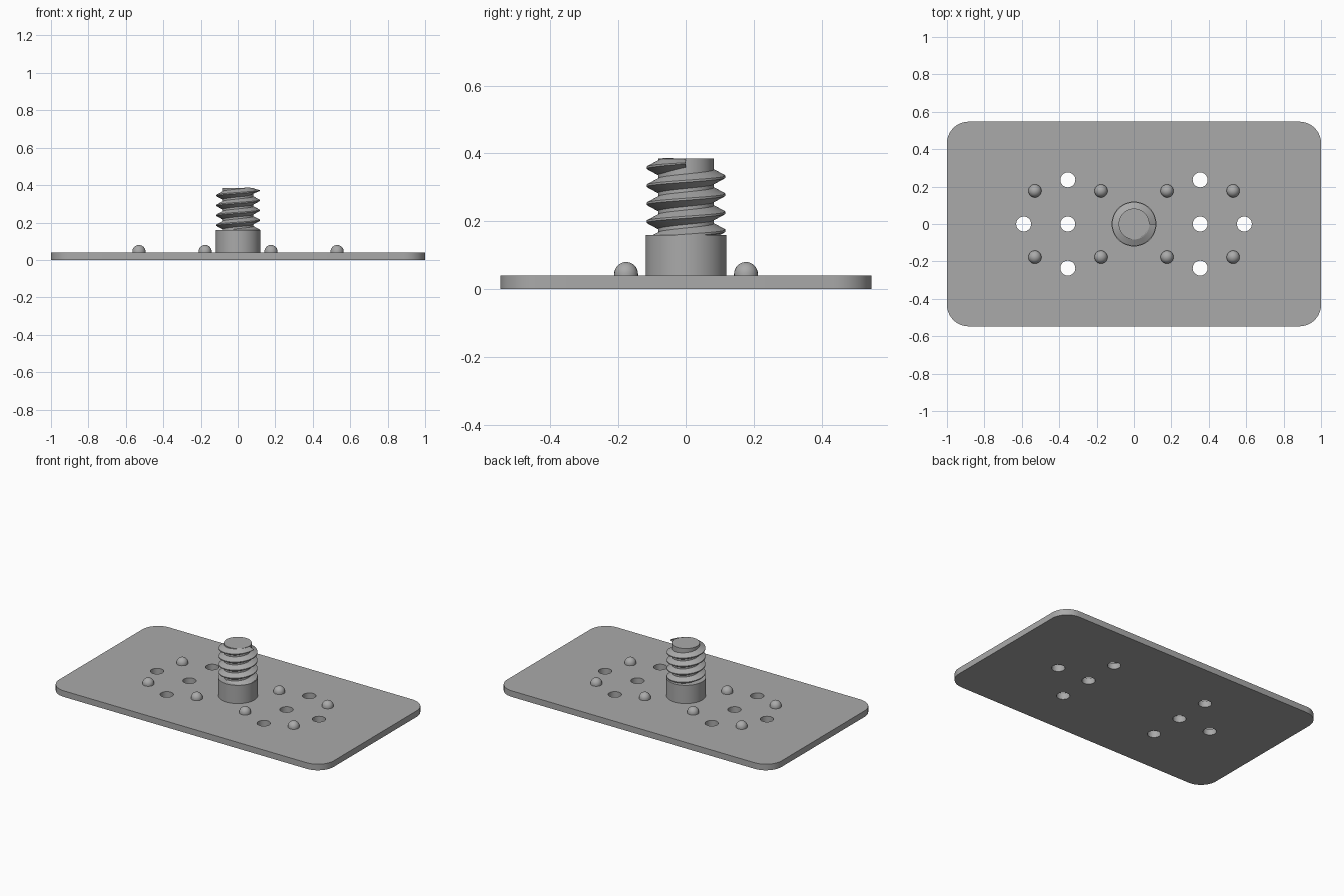
import bpy, bmesh, math

cube = bpy.data.objects.get("Cube")
if cube:
    bpy.data.objects.remove(cube, do_unlink=True)

grey = bpy.data.materials.new("plain grey")
grey.use_nodes = True
grey.diffuse_color = (0.4, 0.4, 0.4, 1)
grey.node_tree.nodes["Principled BSDF"].inputs["Base Color"].default_value = (0.4, 0.4, 0.4, 1)

PLATE_TOP = 0.04


def make_object(name, bm):
    bmesh.ops.recalc_face_normals(bm, faces=bm.faces)
    mesh = bpy.data.meshes.new(name)
    bm.to_mesh(mesh)
    bm.free()
    obj = bpy.data.objects.new(name, mesh)
    bpy.context.collection.objects.link(obj)
    mesh.materials.append(grey)
    return obj


def smooth(obj, angle=30):
    bpy.ops.object.select_all(action="DESELECT")
    obj.select_set(True)
    bpy.context.view_layer.objects.active = obj
    bpy.ops.object.shade_smooth_by_angle(angle=math.radians(angle))


def lathe(name, profile, sides, location=(0, 0, 0)):
    """Revolve (radius, height) points around the z axis."""
    bm = bmesh.new()
    verts = [bm.verts.new((r, 0, z)) for r, z in profile]
    edges = [bm.edges.new(pair) for pair in zip(verts, verts[1:])]
    bmesh.ops.spin(bm, geom=verts + edges, cent=(0, 0, 0), axis=(0, 0, 1),
                   angle=math.tau, steps=sides, use_duplicate=False)
    bmesh.ops.remove_doubles(bm, verts=bm.verts, dist=0.0002)
    obj = make_object(name, bm)
    obj.location = location
    smooth(obj)
    return obj


# Base plate with rounded corners
bm = bmesh.new()
bmesh.ops.create_cube(bm, size=1)
for v in bm.verts:
    v.co = (v.co.x * 2, v.co.y * 1.094, (v.co.z + 0.5) * PLATE_TOP)
upright = [e for e in bm.edges if abs(e.verts[0].co.z - e.verts[1].co.z) > 0.01]
bmesh.ops.bevel(bm, geom=upright, offset=0.115, segments=10, profile=0.5, affect="EDGES")
plate = make_object("base_plate", bm)

# Screw holes through the plate
bm = bmesh.new()
for side in (-1, 1):
    for x, y in ((0.354, -0.236), (0.354, 0), (0.354, 0.236), (0.59, 0)):
        made = bmesh.ops.create_cone(bm, cap_ends=True, segments=32, radius1=0.04,
                                     radius2=0.04, depth=0.2)
        bmesh.ops.translate(bm, verts=made["verts"], vec=(side * x, y, 0))
cutter = make_object("hole_cutter", bm)
cutter.hide_render = True
cutter.hide_viewport = True
cut = plate.modifiers.new("holes", "BOOLEAN")
cut.object = cutter
cut.operation = "DIFFERENCE"
cut.solver = "EXACT"
bpy.context.view_layer.objects.active = plate
plate.select_set(True)
bpy.ops.object.modifier_apply(modifier="holes")
bpy.data.objects.remove(cutter, do_unlink=True)
smooth(plate)

# Domed locating pegs
R = 0.035
dome = [(R, -0.01)] + [(R * math.cos(a), 0.005 + R * math.sin(a))
                       for a in (i * math.pi / 16 for i in range(9))]
for i, x in enumerate((-0.53, -0.177, 0.177, 0.53)):
    for row, y in (("front", -0.177), ("back", 0.177)):
        lathe(f"peg_{row}_{i + 1}", dome, 24, (x, y, PLATE_TOP))

# Collar and threaded core
lathe("collar", [(0, 0.03), (0.12, 0.03), (0.12, 0.16), (0, 0.16)], 48)
lathe("stud_core", [(0, 0.1), (0.083, 0.1), (0.083, 0.385), (0, 0.385)], 48)

# Right-handed V thread ending on the +x side
PITCH, TURNS, STEPS, END_Z = 0.053, 4.3, 48, 0.371
section = [(0.078, -0.024), (0.117, -0.003), (0.117, 0.003), (0.078, 0.024)]
bm = bmesh.new()
rings = []
count = int(TURNS * STEPS)
for i in range(count + 1):
    turn = (i - count) / STEPS
    a = turn * math.tau
    # the last few steps shrink so the tip stays below the stud top
    fade = min(1, 0.55 - turn * 3)
    rings.append([bm.verts.new((r * math.cos(a), r * math.sin(a),
                                END_Z + turn * PITCH + h * fade)) for r, h in section])
for lower, upper in zip(rings, rings[1:]):
    for j in range(4):
        k = (j + 1) % 4
        bm.faces.new((lower[j], lower[k], upper[k], upper[j]))
bm.faces.new(rings[0])
bm.faces.new(rings[-1])
smooth(make_object("screw_thread", bm), 25)
